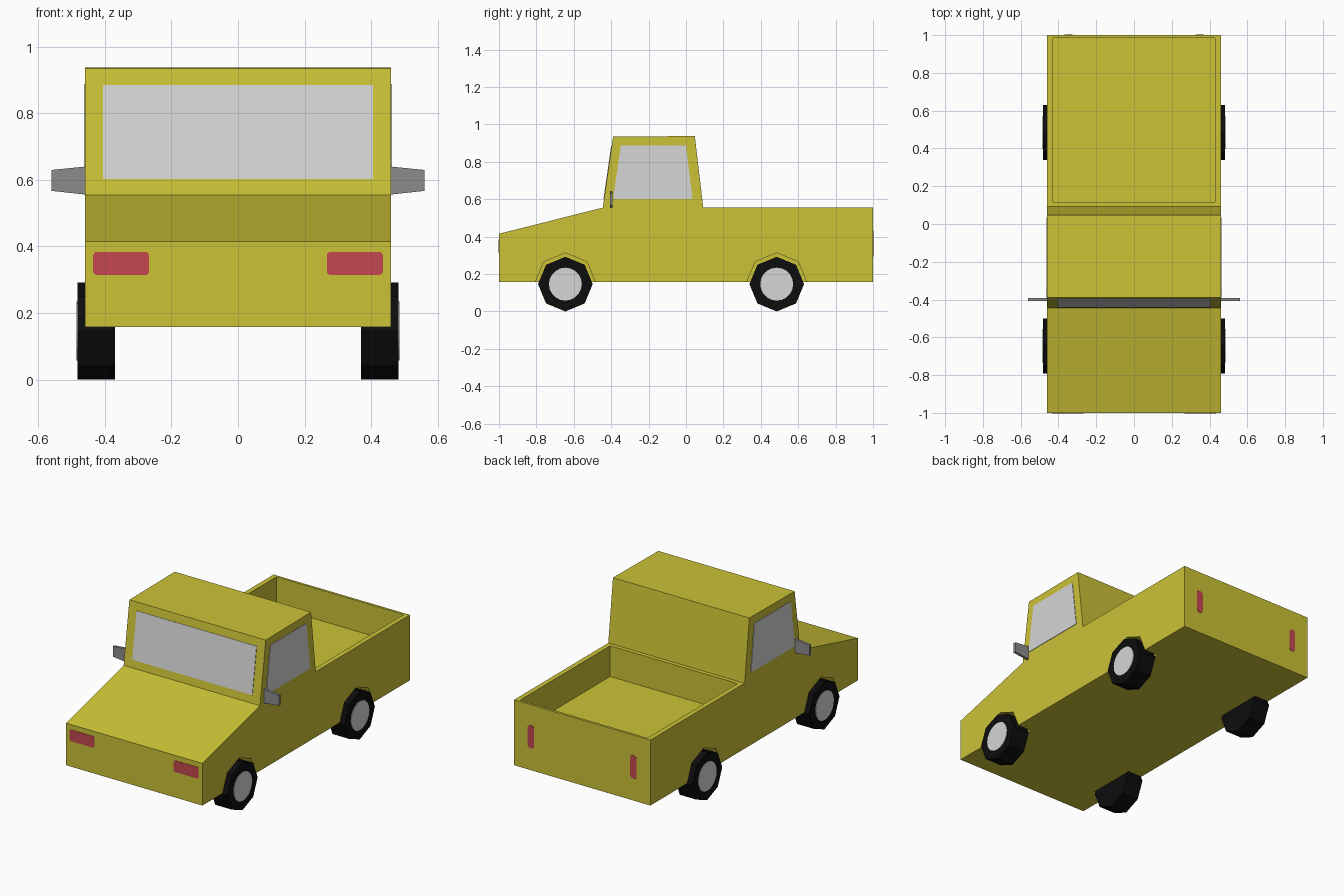
import bpy, bmesh, math
from mathutils import Vector

if "Cube" in bpy.data.objects:
    bpy.data.objects.remove(bpy.data.objects["Cube"])


def material(name, rgb):
    m = bpy.data.materials.new(name)
    m.diffuse_color = (*rgb, 1)
    m.use_nodes = True
    m.node_tree.nodes["Principled BSDF"].inputs["Base Color"].default_value = m.diffuse_color
    return m


YELLOW = material("yellow_paint", (0.60, 0.54, 0.037))
GLASS = material("light_grey", (0.67, 0.67, 0.67))
RED = material("red_light", (0.55, 0.066, 0.078))
BLACK = material("black_rubber", (0.004, 0.004, 0.004))
GREY = material("mirror_grey", (0.26, 0.26, 0.26))


def prism(name, points, offset, mat):
    """Solid made by sweeping a flat polygon along an offset vector."""
    bm = bmesh.new()
    face = bm.faces.new([bm.verts.new(p) for p in points])
    new = bmesh.ops.extrude_face_region(bm, geom=[face])["geom"]
    bmesh.ops.translate(bm, vec=Vector(offset),
                        verts=[v for v in new if isinstance(v, bmesh.types.BMVert)])
    bmesh.ops.recalc_face_normals(bm, faces=bm.faces)
    me = bpy.data.meshes.new(name)
    bm.to_mesh(me)
    bm.free()
    me.materials.append(mat)
    ob = bpy.data.objects.new(name, me)
    bpy.context.collection.objects.link(ob)
    return ob


def ring(x, y, z, r, n):
    return [(x, y + r * math.cos(2 * math.pi * i / n),
             z + r * math.sin(2 * math.pi * i / n)) for i in range(n)]


# Body: side profile swept across the width
W = 0.46
profile = [(-1, 0.158), (-1, 0.415), (-0.445, 0.555), (-0.39, 0.934),
           (0.047, 0.938), (0.092, 0.557), (1, 0.557), (1, 0.158)]
body = prism("truck_body", [(-W, y, z) for y, z in profile], (2 * W, 0, 0), YELLOW)

# Cutters: load bed and wheel arches
WHEELS = {"front": -0.645, "rear": 0.485}
WZ, WR = 0.146, 0.146
cutters = [prism("bed_cutter", [(-0.43, 0.117, 0.37), (0.43, 0.117, 0.37),
                                (0.43, 0.985, 0.37), (-0.43, 0.985, 0.37)],
                 (0, 0, 0.4), YELLOW)]
for y in WHEELS.values():
    for s in (-1, 1):
        cutters.append(prism("arch_cutter", ring(s * 0.365, y, 0.15, 0.163, 8),
                             (s * 0.2, 0, 0), YELLOW))
for c in cutters:
    c.hide_render = True
    mod = body.modifiers.new("cut", "BOOLEAN")
    mod.operation = "DIFFERENCE"
    mod.solver = "EXACT"
    mod.object = c
bpy.context.view_layer.update()
cut_mesh = bpy.data.meshes.new_from_object(
    body.evaluated_get(bpy.context.evaluated_depsgraph_get()))
body.modifiers.clear()
body.data = cut_mesh
for c in cutters:
    bpy.data.objects.remove(c)


# Windscreen plate on the sloping cab front
def screen_y(z):
    return -0.445 + 0.055 * (z - 0.555) / 0.379


n = Vector((0, -0.379, 0.055)).normalized()
prism("windscreen",
      [Vector((x, screen_y(z), z)) - n * 0.002
       for x, z in ((-0.405, 0.602), (0.405, 0.602), (0.405, 0.885), (-0.405, 0.885))],
      n * 0.005, GLASS)

for s, side in ((-1, "left"), (1, "right")):
    # Side window
    prism(side + "_window",
          [(s * (W - 0.002), y, z) for y, z in
           ((-0.39, 0.60), (0.035, 0.60), (0.0, 0.888), (-0.348, 0.888))],
          (s * 0.005, 0, 0), GLASS)
    # Tapered door mirror
    prism(side + "_mirror",
          [(s * x, -0.407, z) for x, z in
           ((0.45, 0.555), (0.56, 0.567), (0.56, 0.63), (0.45, 0.641))],
          (0, 0.015, 0), GREY)
    # Headlight with clipped corners
    prism(side + "_headlight",
          [(s * x, -0.998, z) for x, z in
           ((0.267, 0.322), (0.274, 0.314), (0.428, 0.314), (0.435, 0.322),
            (0.435, 0.376), (0.428, 0.384), (0.274, 0.384), (0.267, 0.376))],
          (0, -0.004, 0), RED)
    # Upright tail light
    prism(side + "_tail_light",
          [(s * x, 0.998, z) for x, z in
           ((0.325, 0.305), (0.335, 0.293), (0.357, 0.293), (0.367, 0.305),
            (0.367, 0.420), (0.357, 0.432), (0.335, 0.432), (0.325, 0.420))],
          (0, 0.004, 0), RED)
    # Wheels: eight-sided tyre with a round hub plate
    for end, y in WHEELS.items():
        prism(f"{end}_{side}_tyre", ring(s * 0.37, y, WZ, WR, 8),
              (s * 0.112, 0, 0), BLACK)
        prism(f"{end}_{side}_hub", ring(s * 0.48, y, WZ, 0.088, 20),
              (s * 0.005, 0, 0), GLASS)
